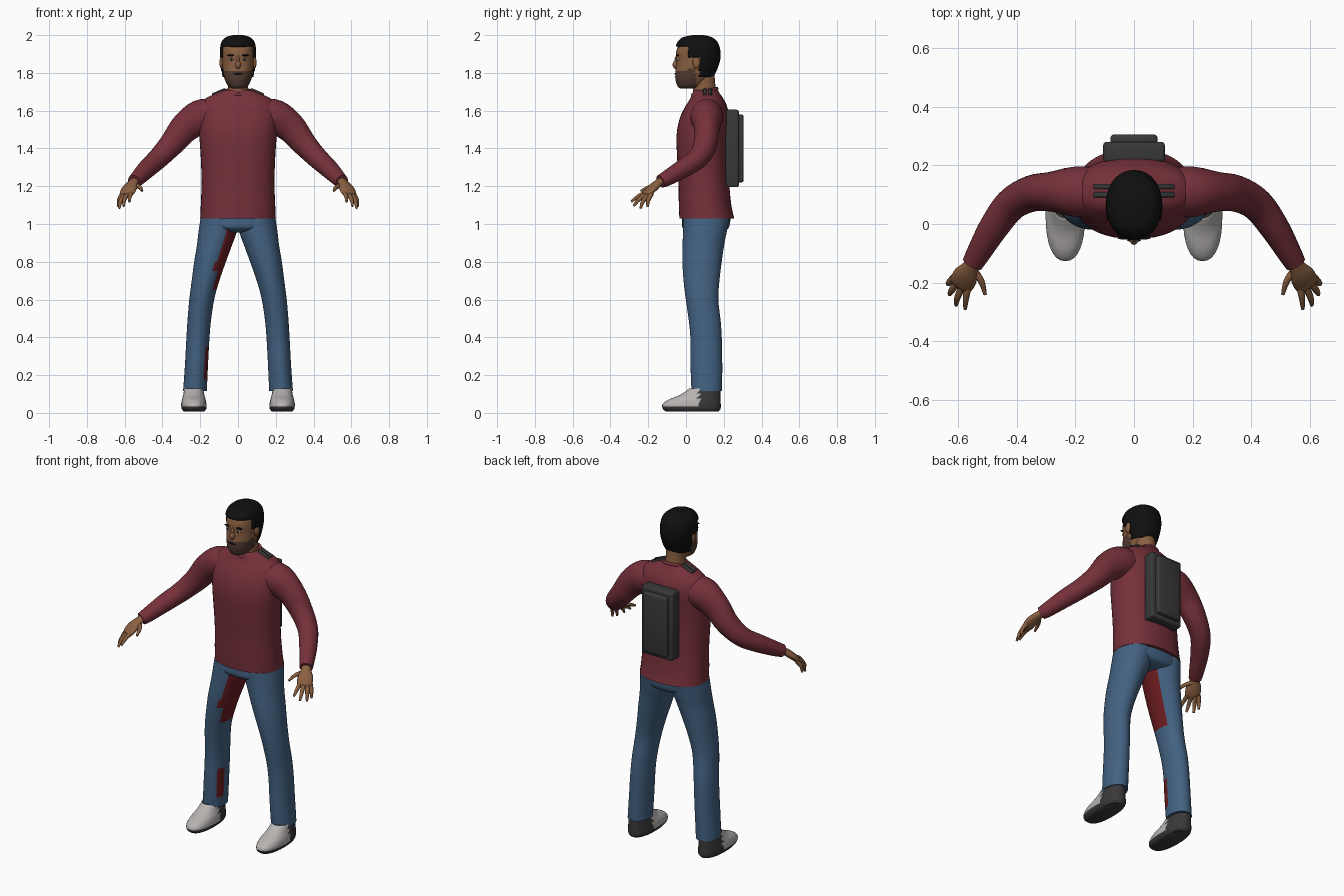
import bpy, bmesh, math
from mathutils import Vector

if bpy.data.objects.get("Cube"):
    bpy.data.objects.remove(bpy.data.objects["Cube"])


def material(name, r, g, b):
    m = bpy.data.materials.new(name)
    m.use_nodes = True
    m.diffuse_color = (r, g, b, 1)
    m.node_tree.nodes["Principled BSDF"].inputs["Base Color"].default_value = (r, g, b, 1)
    return m


SHIRT = material("maroon shirt", .18, .03, .042)
JEANS = material("blue denim", .055, .12, .22)
STAIN = material("dark red stain", .15, .012, .015)
SKIN = material("brown skin", .25, .115, .052)
BEARD = material("beard shadow", .085, .045, .03)
HAIR = material("black hair", .005, .005, .005)
PACK = material("charcoal fabric", .04, .04, .04)
SHOE = material("pale grey shoe", .47, .45, .44)
WHITE = material("eye white", .5, .47, .43)


def finish(bm, name, mats, rule=None, angle=50):
    bmesh.ops.recalc_face_normals(bm, faces=bm.faces)
    me = bpy.data.meshes.new(name)
    if rule:
        for f in bm.faces:
            f.material_index = rule(f.calc_center_median(), f.normal)
    bm.to_mesh(me)
    bm.free()
    for m in mats:
        me.materials.append(m)
    ob = bpy.data.objects.new(name, me)
    bpy.context.collection.objects.link(ob)
    bpy.ops.object.select_all(action="DESELECT")
    ob.select_set(True)
    bpy.context.view_layer.objects.active = ob
    bpy.ops.object.shade_smooth_by_angle(angle=math.radians(angle))
    return ob


def smooth_rows(rows, steps):
    # Catmull-Rom through the section rows
    v = [Vector(r) for r in rows]
    v = [v[0]] + v + [v[-1]]
    out = []
    for a, b, c, d in zip(v, v[1:], v[2:], v[3:]):
        for i in range(steps):
            t = i / steps
            out.append(b + (c - a) * (t / 2) + (a * 2 - b * 5 + c * 4 - d) * (t * t / 2)
                       + (b * 3 - a - c * 3 + d) * (t ** 3 / 2))
    return out + [v[-1]]


def loft(name, rows, *mats, n=32, steps=4, power=2, along=False, rule=None, keep=None):
    # rows are (x, y, z, half width, half depth)
    rows = smooth_rows(rows, steps)
    bm = bmesh.new()
    rings = []
    for i, r in enumerate(rows):
        c = Vector(r[:3])
        u, w = Vector((1, 0, 0)), Vector((0, 1, 0))
        if along:
            t = Vector(rows[min(i + 1, len(rows) - 1)][:3]) - Vector(rows[max(i - 1, 0)][:3])
            u = t.cross(Vector((0, 0, 1))).normalized()
            w = u.cross(t).normalized()
        ring = []
        for k in range(n):
            a = math.tau * k / n
            ca, sa = math.cos(a), math.sin(a)
            p = 2 / power
            ring.append(bm.verts.new(c + u * math.copysign(abs(ca) ** p, ca) * r[3]
                                     + w * math.copysign(abs(sa) ** p, sa) * r[4]))
        rings.append(ring)
    for a, b in zip(rings, rings[1:]):
        for k in range(n):
            bm.faces.new((a[k], a[(k + 1) % n], b[(k + 1) % n], b[k]))
    bm.faces.new(rings[0])
    bm.faces.new(rings[-1])
    if keep:
        gone = [f for f in bm.faces if not keep(f.calc_center_median())]
        bmesh.ops.delete(bm, geom=gone, context="FACES")
    return finish(bm, name, mats, rule)


def ball(name, pos, size, mat):
    bm = bmesh.new()
    bmesh.ops.create_uvsphere(bm, u_segments=16, v_segments=10, radius=1)
    bmesh.ops.scale(bm, vec=size, verts=bm.verts)
    bmesh.ops.translate(bm, vec=pos, verts=bm.verts)
    return finish(bm, name, [mat])


def box(name, pos, size, mat, bevel, tilt=0):
    bm = bmesh.new()
    bmesh.ops.create_cube(bm, size=1)
    bmesh.ops.scale(bm, vec=size, verts=bm.verts)
    bmesh.ops.bevel(bm, geom=bm.edges[:], offset=bevel, segments=3, affect="EDGES", profile=.5)
    ob = finish(bm, name, [mat])
    ob.location = pos
    ob.rotation_euler.y = tilt
    return ob


def upright(rows):
    # (z, front y, back y, half width) to centred sections
    return [(0, (f + b) / 2, z, w, (b - f) / 2) for z, f, b, w in rows]


# Shirt body and collar
loft("shirt_body", upright([
    (1.03, -.035, .255, .2), (1.1, -.038, .24, .197), (1.22, -.04, .228, .193),
    (1.35, -.047, .22, .197), (1.47, -.05, .222, .205), (1.56, -.033, .228, .21),
    (1.62, -.005, .218, .203), (1.66, .02, .2, .178), (1.69, .033, .18, .12),
    (1.71, .04, .168, .07)]), SHIRT, n=40, power=2.25)
bpy.ops.mesh.primitive_torus_add(major_radius=.066, minor_radius=.009, location=(0, .1, 1.7),
                                 rotation=(.25, 0, 0), major_segments=32, minor_segments=8)
collar = bpy.context.object
collar.name = "shirt_collar"
collar.data.materials.append(SHIRT)
bpy.ops.object.shade_smooth()

# Seat of the trousers
loft("trouser_seat", upright([
    (1.06, -.02, .235, .19), (1.02, -.02, .235, .198), (.985, -.02, .228, .195),
    (.965, 0, .21, .12), (.955, .04, .17, .05)]), JEANS, power=2.3)


def stained(c, nrm):
    thigh = .64 < c.z < .985 and nrm.x > .45 + (.3 if c.z < .75 else 0) and nrm.y < .5
    calf = .16 < c.z < .36 and nrm.x > .8 and nrm.y < -.1
    return int(thigh or calf)


def shoe_rule(c, nrm):
    return int(c.z < .03 or c.y > .07)


# Limbs, mirrored
for side, s in (("left", 1), ("right", -1)):
    def flip(rows):
        return [(r[0] * s,) + tuple(r[1:]) for r in rows]

    loft(side + "_trouser_leg", flip([
        (.102, .107, 1.03, .096, .122), (.108, .1, .96, .101, .116), (.124, .092, .89, .093, .11),
        (.148, .085, .8, .084, .104), (.172, .082, .7, .073, .095), (.192, .085, .6, .066, .086),
        (.206, .1, .48, .062, .084), (.213, .107, .38, .061, .083), (.22, .108, .25, .061, .084),
        (.228, .11, .115, .063, .081)]),
        JEANS, STAIN, n=40, rule=stained if s < 0 else None)
    loft(side + "_shoe", flip([
        (.233, .033, .008, .055, .14), (.233, .03, .022, .065, .153), (.234, .03, .045, .067, .154),
        (.234, .045, .07, .063, .138), (.234, .075, .095, .056, .108), (.234, .1, .13, .05, .08)]),
        SHOE, PACK, power=2.3, rule=shoe_rule)
    loft(side + "_sleeve", flip([
        (.13, .108, 1.575, .085, .085), (.2, .11, 1.565, .086, .092), (.28, .11, 1.51, .068, .08),
        (.35, .103, 1.425, .062, .066), (.42, .065, 1.35, .056, .056),
        (.48, -.015, 1.294, .05, .05), (.53, -.1, 1.243, .041, .041),
        (.55, -.135, 1.225, .036, .035)]), SHIRT, along=True)
    # Hand
    loft(side + "_palm", flip([
        (.54, -.115, 1.235, .026, .022), (.556, -.145, 1.218, .028, .02),
        (.573, -.175, 1.192, .042, .021), (.588, -.205, 1.163, .042, .017),
        (.594, -.215, 1.153, .03, .01)]), SKIN, n=20, along=True)
    fingers = {
        "thumb": ((.548, -.155, 1.205), (.52, -.195, 1.195), (.507, -.24, 1.175)),
        "index": ((.562, -.2, 1.17), (.572, -.25, 1.148), (.575, -.29, 1.118)),
        "middle": ((.582, -.205, 1.162), (.601, -.25, 1.13), (.606, -.277, 1.094)),
        "ring": ((.6, -.195, 1.157), (.622, -.228, 1.12), (.628, -.24, 1.082)),
        "little": ((.613, -.182, 1.16), (.63, -.2, 1.125), (.633, -.203, 1.09))}
    for finger, path in fingers.items():
        radii = (.013, .011, .006)
        loft(side + "_" + finger + "_finger", flip([p + (r, r) for p, r in zip(path, radii)]),
             SKIN, n=10, along=True)
    # Ear, eye and brow
    ball(side + "_ear", (.088 * s, .055, 1.855), (.01, .02, .032), SKIN)
    ball(side + "_eye", (.035 * s, -.043, 1.872), (.014, .008, .007), WHITE)
    ball(side + "_iris", (.035 * s, -.049, 1.872), (.006, .004, .006), HAIR)
    ball(side + "_brow", (.037 * s, -.045, 1.893), (.021, .008, .005), HAIR)
    # Shoulder strap ends
    for y in (.1, .128):
        box(side + "_strap", (.1 * s, y, 1.694), (.075, .018, .025), PACK, .004, .4 * s)

# Head
head_rows = [
    (1.718, -.03, .05, .03), (1.73, -.045, .085, .052), (1.765, -.056, .12, .07),
    (1.8, -.056, .148, .079), (1.86, -.051, .17, .085), (1.91, -.052, .174, .087),
    (1.95, -.038, .16, .08), (1.978, -.008, .13, .056), (1.99, .045, .085, .018)]


def beard_rule(c, nrm):
    return int(c.z < 1.815 + max(0, c.y) * .3 and c.y < .055)


loft("head", upright(head_rows), SKIN, BEARD, n=48, steps=5, power=2.15, rule=beard_rule)
loft("neck", [(0, .102, 1.66, .062, .064), (0, .097, 1.72, .054, .06),
              (0, .09, 1.8, .056, .06)], SKIN)
ball("nose", (0, -.053, 1.843), (.015, .018, .022), SKIN)
ball("nose_bridge", (0, -.048, 1.865), (.009, .013, .026), SKIN)
ball("mouth", (0, -.055, 1.795), (.024, .006, .004), HAIR)


# Cropped hair shell
def hairy(c):
    return c.z > 1.937 or (c.y > .015 and c.z > 1.885) or (c.y > .075 and c.z > 1.778)


hair = loft("hair", upright([(z + (.01 if z > 1.94 else 0), f - .009, b + .009, w + .009)
                             for z, f, b, w in head_rows]),
            HAIR, n=48, steps=5, power=2.15, keep=hairy)
shell = hair.modifiers.new("thickness", "SOLIDIFY")
shell.thickness = .014
shell.offset = -1

# Backpack
box("backpack_body", (0, .245, 1.4), (.21, .07, .41), PACK, .012)
box("backpack_pocket", (0, .285, 1.4), (.16, .04, .36), PACK, .012)
